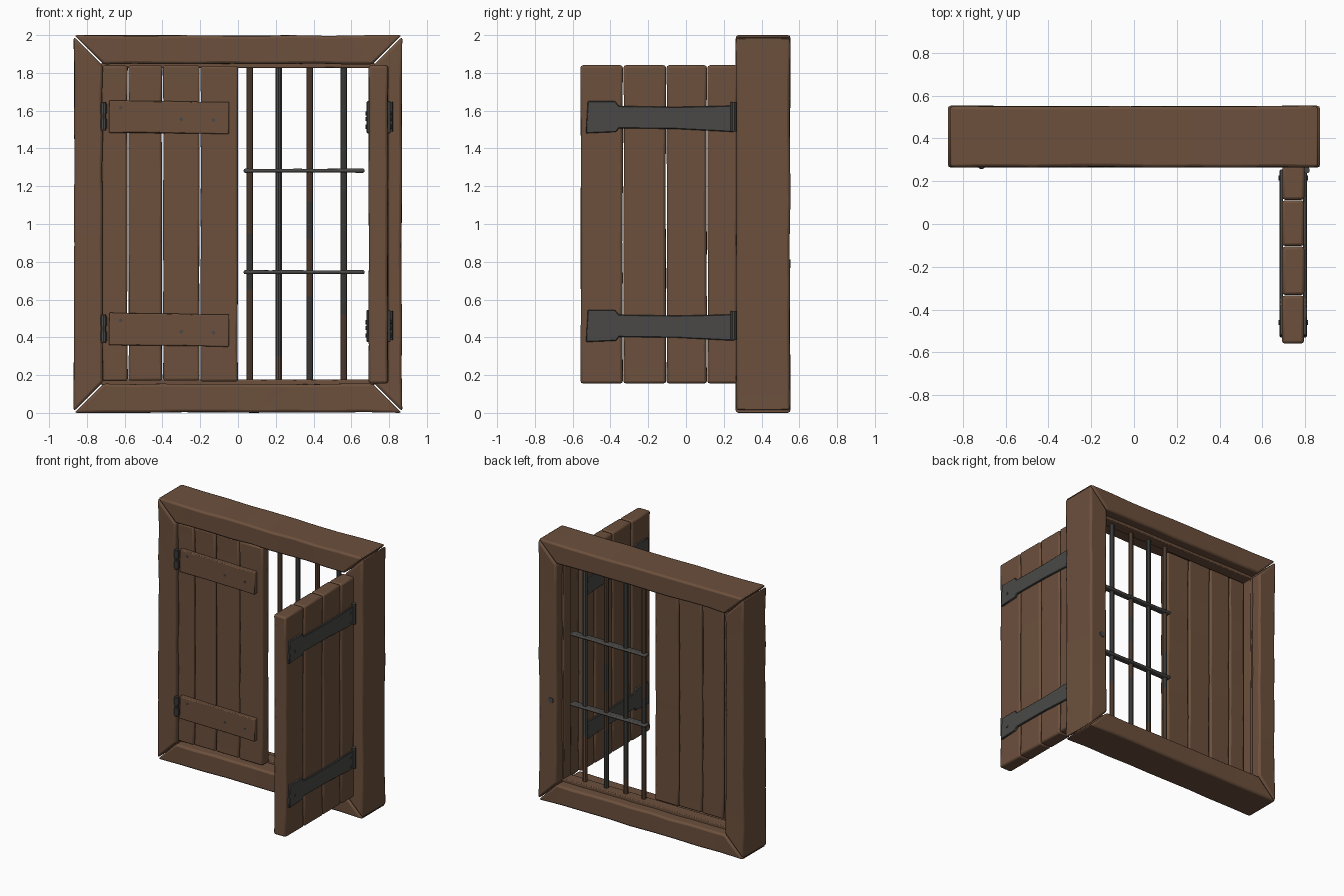
import bpy, bmesh, math, random
from mathutils import Vector, Matrix

random.seed(7)
if "Cube" in bpy.data.objects:
    bpy.data.objects.remove(bpy.data.objects["Cube"])


def material(name, rgb):
    m = bpy.data.materials.new(name)
    m.use_nodes = True
    m.diffuse_color = (*rgb, 1)
    m.node_tree.nodes["Principled BSDF"].inputs["Base Color"].default_value = (*rgb, 1)
    return m


WOOD = material("brown_wood", (0.15, 0.08, 0.046))
IRON = material("dark_iron", (0.068, 0.066, 0.063))
RUST = material("rusty_iron", (0.12, 0.066, 0.04))

X, Y, Z = Vector((1, 0, 0)), Vector((0, 1, 0)), Vector((0, 0, 1))


def finish(name, bm, mats, bevel=0.0, segments=2):
    bmesh.ops.recalc_face_normals(bm, faces=bm.faces)
    mesh = bpy.data.meshes.new(name)
    bm.to_mesh(mesh)
    bm.free()
    for m in mats:
        mesh.materials.append(m)
    ob = bpy.data.objects.new(name, mesh)
    bpy.context.collection.objects.link(ob)
    if bevel:
        mod = ob.modifiers.new("worn_edges", "BEVEL")
        mod.width, mod.segments, mod.limit_method = bevel, segments, "ANGLE"
        mod.angle_limit = math.radians(40)
    bpy.ops.object.select_all(action="DESELECT")
    ob.select_set(True)
    bpy.context.view_layer.objects.active = ob
    bpy.ops.object.shade_smooth_by_angle(angle=math.radians(35))
    return ob


def board(name, center, along, across, size, mat, wear=0.005, mitre=0.0, bevel=0.012, cuts=9):
    """Hand-hewn board; a mitre shortens the edge on the +across side."""
    length, width, thick = size
    bm = bmesh.new()
    bmesh.ops.create_cube(bm, size=1)
    for i in range(1, cuts):
        bmesh.ops.bisect_plane(bm, geom=bm.verts[:] + bm.edges[:] + bm.faces[:],
                               plane_co=X * (i / cuts - 0.5), plane_no=X)
    through = along.cross(across)
    for v in bm.verts:
        t, a, d = v.co
        end = abs(t) > 0.49
        a = a * (width - (0 if end else 2 * random.uniform(0, wear)))
        d = d * (thick - (0 if end else 2 * random.uniform(0, wear)))
        t *= length - (2 * mitre * (a / width + 0.5))
        v.co = Vector(center) + along * t + across * a + through * d
    return finish(name, bm, [mat], bevel)


def rod(name, start, end, radius, mats, rust=(), sides=10):
    """Round bar whose faces rust inside the given height ranges."""
    start, end = Vector(start), Vector(end)
    axis = end - start
    bm = bmesh.new()
    place = Matrix.Translation((start + end) / 2) @ Z.rotation_difference(axis).to_matrix().to_4x4()
    bmesh.ops.create_cone(bm, cap_ends=True, segments=sides, radius1=radius, radius2=radius,
                          depth=axis.length, matrix=place)
    for height in {h for span in rust for h in span}:
        bmesh.ops.bisect_plane(bm, geom=bm.verts[:] + bm.edges[:] + bm.faces[:],
                               plane_co=Z * height, plane_no=Z)
    for f in bm.faces:
        h = f.calc_center_median().z
        f.material_index = int(any(lo < h < hi for lo, hi in rust))
    return finish(name, bm, mats)


def nail(name, point, normal, radius=0.012, height=0.006):
    p = Vector(point)
    rod(name, p - normal * 0.004, p + normal * height, radius, [IRON], sides=8)


# Mitred outer frame
W, D, MID = 0.155, 0.29, 0.408
board("frame_bottom", (0, MID, W / 2), X, Z, (1.735, W, D), WOOD, 0.006, W, 0.014)
board("frame_top", (0, MID, 2 - W / 2), X, -Z, (1.735, W, D), WOOD, 0.006, W, 0.014)
for side, label in ((-1, "right"), (1, "left")):
    board("frame_" + label, (side * (0.87 - W / 2), MID, 1), Z, -X * side,
          (1.985, W, D), WOOD, 0.006, W, 0.014)

# Inner stop strips behind the shutters
for z, label in ((0.16, "bottom"), (1.842, "top")):
    board("stop_" + label, (0, 0.43, z), X, Z, (1.44, 0.034, 0.09), WOOD, 0.002, bevel=0.006)
for side, label in ((-1, "right"), (1, "left")):
    board("stop_" + label, (side * 0.716, 0.43, 1), Z, X, (1.70, 0.03, 0.09), WOOD, 0.002, bevel=0.006)

# Closed shutter planks
edges = (-0.722, -0.582, -0.399, -0.201, 0.002)
for i, (a, b) in enumerate(zip(edges, edges[1:])):
    board(f"closed_plank_{i + 1}", ((a + b) / 2, 0.338, 1.003 + random.uniform(-0.003, 0.003)),
          Z, X, (1.67, b - a - 0.003, 0.085), WOOD, 0.004)

# Closed shutter battens, nails and hinge knuckles
for z, tilt, label in ((1.565, -0.012, "upper"), (0.44, -0.015, "lower")):
    along = Vector((1, 0, tilt)).normalized()
    board("closed_batten_" + label, (-0.365, 0.285, z), along, along.cross(Y),
          (0.635, 0.172, 0.04), WOOD, 0.003, bevel=0.006, cuts=5)
    for x, dz in ((-0.62, 0.05), (-0.30, -0.01), (-0.13, -0.015)):
        nail("batten_nail_" + label, (x, 0.266, z + dz), -Y, 0.01, 0.003)
    rod("closed_hinge_pin_" + label, (-0.712, 0.272, z - 0.07), (-0.712, 0.272, z + 0.08), 0.014, [IRON])
    for dz in (-0.035, 0.045):
        rod("closed_hinge_knuckle_" + label, (-0.712, 0.275, z + dz - 0.025),
            (-0.712, 0.275, z + dz + 0.025), 0.019, [IRON])

# Open shutter planks
edges = (-0.56, -0.333, -0.104, 0.112, 0.275)
for i, (a, b) in enumerate(zip(edges, edges[1:])):
    board(f"open_plank_{i + 1}", (0.743 + 0.002 * (i % 2), (a + b) / 2, 0.998), Z, Y,
          (1.685, b - a - 0.002, 0.104), WOOD, 0.004, bevel=0.014)


def strap(name, x, thick, z, flip):
    """Iron strap with a broad square end, lying on a face of the open shutter."""
    outline = [(-0.53, -0.085), (-0.37, -0.078), (-0.355, -0.058), (-0.05, -0.062), (0.255, -0.078),
               (0.255, 0.062), (-0.05, 0.055), (-0.355, 0.06), (-0.375, 0.085), (-0.52, 0.085)]
    bm = bmesh.new()
    face = bm.faces.new([bm.verts.new((x, y, z + h)) for y, h in outline])
    out = bmesh.ops.extrude_face_region(bm, geom=[face])["geom"]
    for v in (g for g in out if isinstance(g, bmesh.types.BMVert)):
        v.co.x += thick
    finish(name, bm, [IRON], 0.004, 1)
    for y, h in ((-0.46, -0.01), (0.215, 0.02), (0.215, -0.05)):
        nail(name + "_nail", (x + thick, y, z + h), X * flip, 0.011, 0.005)


for z, label in ((1.565, "upper"), (0.46, "lower")):
    strap("outer_strap_" + label, 0.790, 0.018, z, 1)
    strap("inner_strap_" + label, 0.697, -0.016, z, -1)
    rod("open_hinge_pin_" + label, (0.806, 0.252, z - 0.075), (0.806, 0.252, z + 0.08), 0.016, [IRON])

# Window bars, partly rusted
bars = ((0.063, [(0, 0.65), (0.95, 2)]), (0.215, [(0, 0.3)]),
        (0.38, [(0.62, 0.92), (1.12, 2)]), (0.56, [(0, 0.52)]))
for i, (x, rust) in enumerate(bars):
    rod(f"upright_bar_{i + 1}", (x, 0.42, 0.15), (x, 0.42, 1.86), 0.018, [IRON, RUST], rust)
for z, label in ((0.745, "lower"), (1.282, "upper")):
    board("cross_bar_" + label, (0.35, 0.425, z), X, Y, (0.64, 0.055, 0.022), IRON, 0.002, bevel=0.008)

# Nail heads in the frame
for y, r in ((0.50, 0.03), (0.36, 0.022)):
    nail("frame_nail_top", (-0.775, y, 1.993), Z, r, 0.004)
nail("frame_nail_back", (0.76, 0.55, 0.79), Y, 0.022, 0.004)
